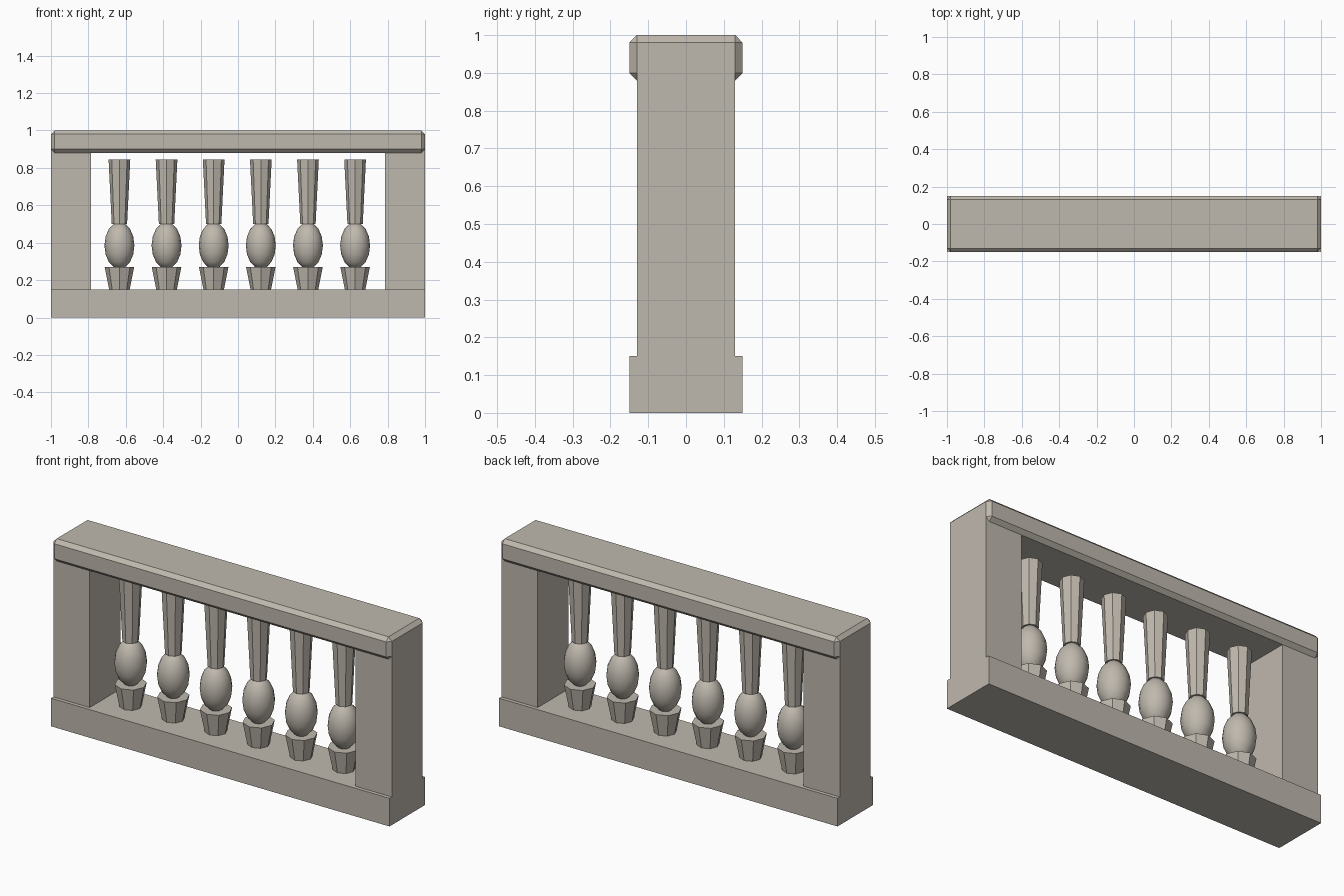
import bpy

if "Cube" in bpy.data.objects:
    bpy.data.objects.remove(bpy.data.objects["Cube"], do_unlink=True)

COLOUR = (0.52, 0.48, 0.42, 1)
stone = bpy.data.materials.new("warm_grey_stone")
stone.use_nodes = True
stone.diffuse_color = COLOUR
stone.node_tree.nodes["Principled BSDF"].inputs["Base Color"].default_value = COLOUR


def finish(name):
    obj = bpy.context.object
    obj.name = name
    obj.data.materials.append(stone)
    return obj


def box(name, x, half_x, half_y, z0, z1):
    bpy.ops.mesh.primitive_cube_add(size=2, location=(x, 0, (z0 + z1) / 2))
    bpy.context.object.scale = (half_x, half_y, (z1 - z0) / 2)
    bpy.ops.object.transform_apply(location=False, rotation=False, scale=True)
    return finish(name)


def octagon(name, x, r_bottom, r_top, z0, z1):
    bpy.ops.mesh.primitive_cone_add(vertices=8, radius1=r_bottom, radius2=r_top,
                                    depth=z1 - z0, location=(x, 0, (z0 + z1) / 2))
    return finish(name)


# Plinth, end posts and chamfered handrail
box("base", 0, 1, 0.15, 0, 0.15)
for side, label in ((-1, "right"), (1, "left")):
    box(label + "_post", side * 0.8925, 0.1075, 0.13, 0.15, 0.98)
rail = box("top_rail", 0, 1, 0.15, 0.88, 1)
chamfer = rail.modifiers.new("chamfer", 'BEVEL')
chamfer.width = 0.02
chamfer.segments = 1

# Row of balusters: flared foot, rounded belly, tapered neck
for i in range(6):
    x = -0.634 + 0.252 * i
    octagon(f"baluster_foot_{i + 1}", x, 0.055, 0.079, 0.15, 0.27)
    bpy.ops.mesh.primitive_uv_sphere_add(segments=16, ring_count=8, radius=1,
                                         location=(x, 0, 0.385))
    bpy.context.object.scale = (0.08, 0.08, 0.125)
    bpy.ops.object.transform_apply(location=False, rotation=False, scale=True)
    bpy.ops.object.shade_smooth()
    finish(f"baluster_belly_{i + 1}")
    octagon(f"baluster_neck_{i + 1}", x, 0.041, 0.058, 0.5, 0.845)
